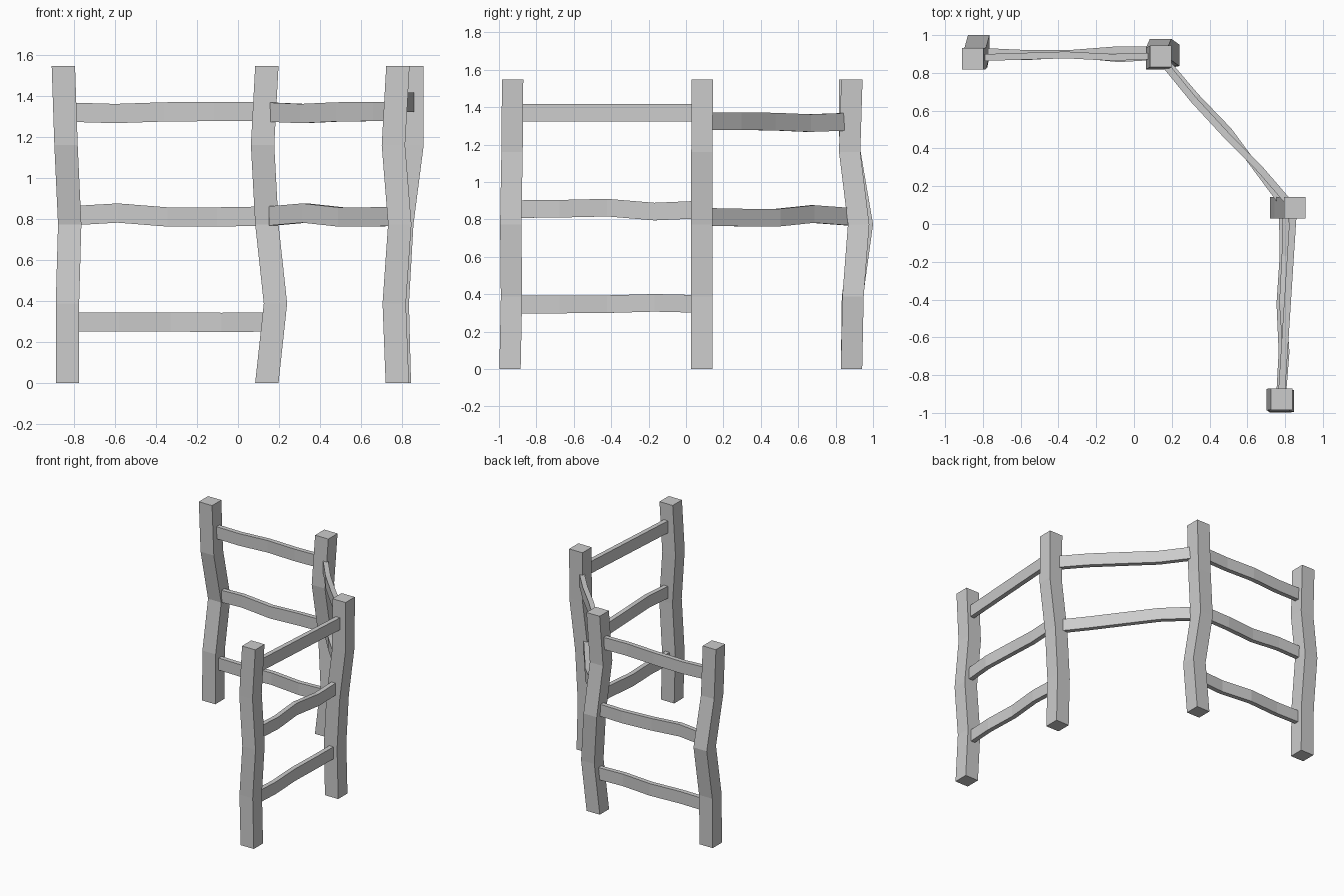
import bpy, bmesh
from mathutils import Vector

if "Cube" in bpy.data.objects:
    bpy.data.objects.remove(bpy.data.objects["Cube"])


def sweep(name, points, side, up):
    """Square-edged timber: one rectangular section per path point."""
    bm = bmesh.new()
    rings = []
    for p in points:
        corners = ((-1, -1), (1, -1), (1, 1), (-1, 1))
        rings.append([bm.verts.new(p + side * a + up * b) for a, b in corners])
    for r, s in zip(rings, rings[1:]):
        for i in range(4):
            j = (i + 1) % 4
            bm.faces.new((r[i], r[j], s[j], s[i]))
    bm.faces.new(rings[0][::-1])
    bm.faces.new(rings[-1])
    bmesh.ops.recalc_face_normals(bm, faces=bm.faces)
    mesh = bpy.data.meshes.new(name)
    bm.to_mesh(mesh)
    bm.free()
    bpy.context.collection.objects.link(bpy.data.objects.new(name, mesh))


# Crooked posts: x, y centres at five equal heights, bottom to top
POST_H, POST_R = 1.548, 0.057
posts = {
    "left_post": ((-.833, .885), (-.833, .89), (-.822, .943), (-.84, .877), (-.853, .874)),
    "back_post": ((.141, .885), (.183, .893), (.141, .923), (.12, .875), (.141, .887)),
    "corner_post": ((.788, .085), (.778, .085), (.80, .085), (.85, .085), (.85, .087)),
    "front_post": ((.778, -.941), (.763, -.933), (.79, -.937), (.759, -.93), (.781, -.927)),
}
for name, path in posts.items():
    pts = [Vector((x, y, POST_H * i / 4)) for i, (x, y) in enumerate(path)]
    sweep(name, pts, Vector((POST_R, 0, 0)), Vector((0, POST_R, 0)))


# Wavy rails: start, end, sideways offsets, heights
def rail(name, a, b, offsets, heights):
    a, b = Vector((*a, 0)), Vector((*b, 0))
    n = Vector((0, 0, 1)).cross((b - a).normalized())
    pts = [a.lerp(b, i / 4) + n * o + Vector((0, 0, z))
           for i, (o, z) in enumerate(zip(offsets, heights))]
    sweep(name, pts, n * 0.018, Vector((0, 0, 0.047)))


TOP = (1.322, 1.315, 1.323, 1.325, 1.325)
MID = (.815, .829, .81, .81, .814)

rail("left_rail_top", (-.84, .88), (.12, .89), (0, .005, .01, -.005, 0), TOP)
rail("left_rail_middle", (-.83, .915), (.14, .91), (0, -.01, -.01, .01, .01), MID)
rail("left_rail_bottom", (-.83, .89), (.17, .89), (0, -.005, .01, -.015, 0),
     (.297, .297, .297, .295, .297))

rail("back_rail_top", (.155, .855), (.84, .09), (0, -.012, -.008, .005, 0), TOP)
rail("back_rail_middle", (.165, .865), (.80, .09), (0, .005, .025, .012, 0), MID)

rail("right_rail_top", (.78, -.92), (.845, .085), (0, 0, 0, 0, 0),
     (1.37, 1.37, 1.37, 1.37, 1.37))
rail("right_rail_middle", (.785, -.93), (.805, .085), (0, -.015, .008, 0, 0),
     (.855, .857, .863, .842, .853))
rail("right_rail_bottom", (.77, -.93), (.785, .085), (0, -.01, .005, -.008, 0),
     (.345, .345, .347, .354, .348))
